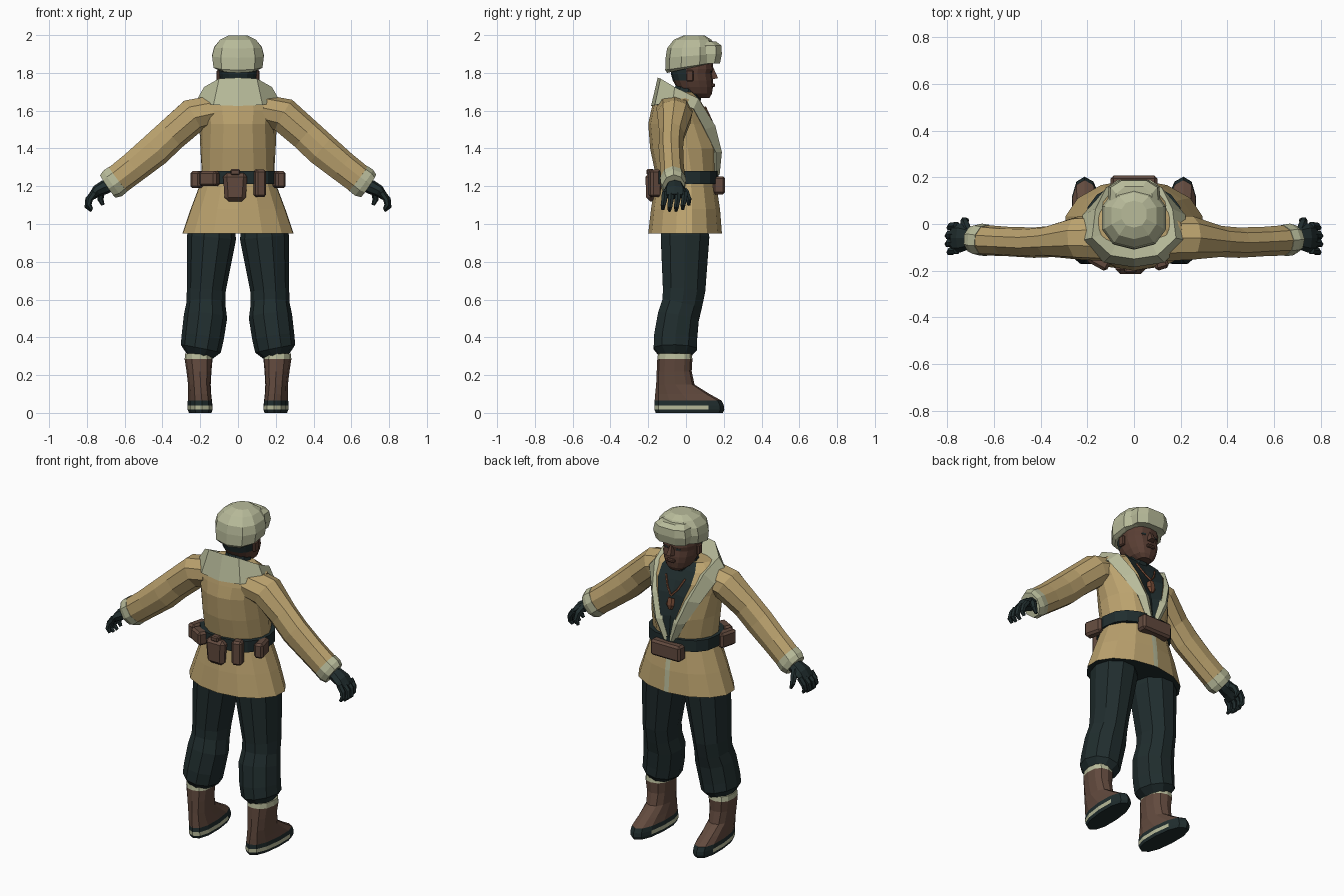
import bpy, bmesh, math
from mathutils import Vector, Matrix


def lin(c):
    c /= 255
    return c / 12.92 if c < 0.04045 else ((c + 0.055) / 1.055) ** 2.4


def material(name, r, g, b):
    m = bpy.data.materials.new(name)
    m.diffuse_color = (lin(r), lin(g), lin(b), 1)
    return m


FUR = material("pale_fur", 184, 187, 154)
TAN = material("tan_leather", 187, 162, 110)
DARK = material("dark_cloth", 32, 45, 46)
BROWN = material("brown_leather", 98, 74, 62)
SKIN = material("skin", 90, 63, 52)
COPPER = material("copper", 122, 78, 56)


def finish(name, bm, mats, rule=None):
    bmesh.ops.recalc_face_normals(bm, faces=bm.faces)
    if rule:
        for f in bm.faces:
            f.material_index = rule(f.calc_center_median(), f.normal)
    me = bpy.data.meshes.new(name)
    bm.to_mesh(me)
    bm.free()
    for m in mats:
        me.materials.append(m)
    ob = bpy.data.objects.new(name, me)
    bpy.context.collection.objects.link(ob)
    return ob


def loft(name, rings, mats, rule=None):
    """Skin closed rings of points and cap both ends."""
    bm = bmesh.new()
    vs = [[bm.verts.new(p) for p in r] for r in rings]
    n = len(rings[0])
    for a, b in zip(vs, vs[1:]):
        for i in range(n):
            j = (i + 1) % n
            bm.faces.new((a[i], a[j], b[j], b[i]))
    bm.faces.new(vs[0])
    bm.faces.new(vs[-1])
    return finish(name, bm, mats, rule)


def oval(z, rx, yf, yb, n=12, cx=0, tilt=0, shear=0):
    """Horizontal oval from back yb to front yf; tilt raises the front."""
    cy, ry, pts = (yf + yb) / 2, (yf - yb) / 2, []
    for i in range(n):
        a = 2 * math.pi * i / n
        s, c = math.sin(a), math.cos(a)
        s = math.copysign(abs(s) ** 0.85, s)
        c = math.copysign(abs(c) ** 0.85, c)
        pts.append((cx + rx * s + shear * ry * c, cy + ry * c, z + tilt * c))
    return pts


def tube(name, path, mats, n=8, rule=None):
    """Tube along (x, y, z, half width in y, half width across)."""
    P = [Vector(p[:3]) for p in path]
    rings = []
    for k, p in enumerate(path):
        t = (P[min(k + 1, len(P) - 1)] - P[max(k - 1, 0)]).normalized()
        v = t.cross(Vector((0, 1, 0))).normalized()
        u = v.cross(t)
        rings.append([P[k] + u * p[3] * math.sin(a) + v * p[4] * math.cos(a)
                      for a in (2 * math.pi * i / n for i in range(n))])
    return loft(name, rings, mats, rule)


def box(name, loc, size, mat, rot=0, bevel=0.012, taper=1.0):
    bm = bmesh.new()
    bmesh.ops.create_cube(bm, size=1)
    for v in bm.verts:
        k = taper if v.co.z < 0 else 1
        v.co = Vector((v.co.x * size[0] * k, v.co.y * size[1] * k, v.co.z * size[2]))
    if bevel:
        bmesh.ops.bevel(bm, geom=bm.edges[:], offset=bevel, segments=1, affect='EDGES')
    bm.transform(Matrix.Translation(loc) @ Matrix.Rotation(rot, 4, 'Z'))
    return finish(name, bm, [mat])


# Coat: front opening is a recessed shirt strip, the rest wraps around
def coat_ring(z, rx, yf, yb, wi, recess):
    cy, ry = (yf + yb) / 2, (yf - yb) / 2
    a0 = math.asin(wi / rx)
    half = [a0 + (math.pi - a0) * k / 7 for k in range(8)]
    right = [(rx * math.sin(a), cy + ry * math.cos(a), z) for a in half]
    left = [(-x, y, h) for x, y, h in right[-2::-1]]
    return [(0, yf - recess, z)] + right + left


coat = [(.95, .30, .19, -.20, .015, 0), (1.08, .255, .18, -.185, .015, 0),
        (1.21, .205, .16, -.165, .015, 0), (1.28, .195, .16, -.165, .015, 0),
        (1.40, .20, .18, -.19, .05, .03), (1.53, .205, .16, -.20, .09, .03),
        (1.60, .225, .13, -.185, .11, .03), (1.66, .21, .09, -.17, .11, .02),
        (1.70, .14, .05, -.13, .09, 0)]


def coat_rule(c, n):
    if n.z < -.95:
        return 1
    if c.y > .02 and abs(c.x) < .012:
        return 2
    widths = [(1.28, .02), (1.40, .05), (1.53, .09), (1.75, .115)]
    w = next((w for z, w in widths if c.z < z), 0)
    return 1 if c.z > 1.28 and c.y > .03 and abs(c.x) < w * .6 else 0


loft("coat", [coat_ring(*r) for r in coat], [TAN, DARK, FUR], coat_rule)

# Fur collar running down into the lapels: outer, crest, inner points per station
half = [((0, -.185, 1.625), (0, -.15, 1.775), (0, -.08, 1.68)),
        ((.13, -.165, 1.63), (.10, -.135, 1.77), (.07, -.07, 1.68)),
        ((.225, -.07, 1.645), (.18, -.06, 1.725), (.10, -.03, 1.67)),
        ((.22, .04, 1.61), (.165, .065, 1.665), (.095, .05, 1.63)),
        ((.165, .10, 1.50), (.12, .155, 1.52), (.07, .135, 1.50)),
        ((.105, .158, 1.38), (.07, .19, 1.38), (.035, .175, 1.38)),
        ((.045, .16, 1.26), (.022, .178, 1.26), (.002, .165, 1.26))]
stations = [[(-x, y, z) for x, y, z in s] for s in half[:0:-1]] + [list(s) for s in half]
for s in stations:
    o, i = Vector(s[0]), Vector(s[2])
    m = (o + i) / 2
    s.append((m.x * .85, m.y * .75, m.z - .02))
loft("fur_collar", stations, [FUR])

# Belt with pouches
loft("belt", [oval(z, .212, .172, -.18, 16) for z in (1.212, 1.28)], [DARK])
box("front_pouch", (0, .175, 1.205), (.20, .065, .095), BROWN)
box("canteen", (-.015, -.185, 1.195), (.13, .06, .15), BROWN, 0, .02, .85)
box("canteen_cap", (-.015, -.19, 1.275), (.05, .04, .03), BROWN, 0, .006)
box("slim_pouch", (.115, -.165, 1.215), (.06, .06, .145), BROWN, .3)
box("back_pouch", (-.15, -.155, 1.24), (.10, .06, .08), BROWN, -.5)
for s in (-1, 1):
    box("side_pouch", (s * .215, -.08, 1.235), (.055, .11, .09), BROWN, s * .25)

# Neck, necklace and pendant
tube("shirt_neck", [(0, -.01, 1.60, .085, .085), (0, .015, 1.72, .075, .075)], [DARK], 10)
for s in (-1, 1):
    tube("necklace_cord", [(s * .065, .10, 1.62, .006, .006), (s * .035, .128, 1.56, .006, .006),
                           (0, .145, 1.52, .006, .006)], [COPPER], 5)
tube("pendant", [(0, .132, 1.50, .03, .024), (0, .15, 1.465, .016, .028),
                 (0, .152, 1.44, .006, .012)], [COPPER], 6)

# Head: skin at the front, dark hair behind
head = [(1.668, .04, .125, .02), (1.69, .068, .137, -.02), (1.725, .085, .143, -.05),
        (1.76, .096, .143, -.07), (1.795, .10, .138, -.08), (1.82, .103, .145, -.082),
        (1.87, .10, .14, -.08)]
loft("head", [oval(*r, n=14) for r in head], [SKIN, DARK],
     lambda c, n: 1 if c.y < .0 and c.z > 1.765 else 0)
loft("nose", [[(-.022, .13, 1.765), (.022, .13, 1.765), (.014, .17, 1.772), (-.014, .17, 1.772)],
              [(-.012, .13, 1.825), (.012, .13, 1.825), (.006, .146, 1.825), (-.006, .146, 1.825)]],
     [SKIN])
box("lips", (0, .143, 1.735), (.05, .02, .02), SKIN, 0, .005)
for s in (-1, 1):
    box("eye", (s * .04, .131, 1.806), (.026, .008, .01), DARK, -s * .25, 0)
    box("ear", (s * .103, .02, 1.785), (.02, .04, .06), SKIN, 0, .006)

# Fur hat with raised front flap
hat = [(1.825, .113, .13, -.10, .025), (1.835, .135, .155, -.11, .02), (1.89, .143, .16, -.108, .01),
       (1.935, .132, .155, -.10, .005), (1.975, .10, .135, -.065, 0), (1.997, .055, .10, -.015, 0)]
loft("fur_hat", [oval(z, rx, f, b, 10, tilt=t) for z, rx, f, b, t in hat], [FUR])
loft("hat_front_flap", [[(-w, .07, z), (w, .07, z), (w * .95, y - .03, z), (w * .5, y, z),
                         (-w * .5, y, z), (-w * .95, y - .03, z)]
                        for z, w, y in ((1.85, .105, .18), (1.90, .115, .19), (1.945, .105, .187),
                                        (1.965, .08, .16))], [FUR])


def boot_rule(c, n):
    if c.z < .018 or .04 < c.z < .065:
        return 1
    if c.z < .04:
        return 1 if c.y > .08 else 2
    return 2 if c.z > .285 else 0


for s in (-1, 1):
    side = "right" if s > 0 else "left"

    def limb(name, pts, mats, n):
        tube(side + "_" + name, [(s * p[0],) + p[1:] for p in pts], mats, n)

    # Sleeve and fur cuff
    limb("sleeve", [(.13, -.06, 1.60, .10, .085), (.24, -.06, 1.575, .095, .095),
                    (.36, -.075, 1.47, .068, .09), (.44, -.08, 1.395, .066, .092),
                    (.55, -.075, 1.305, .064, .085), (.64, -.07, 1.235, .066, .082)], [TAN], 9)
    limb("cuff", [(.635, -.07, 1.24, .068, .084), (.665, -.067, 1.217, .07, .086),
                  (.69, -.065, 1.20, .06, .074)], [FUR], 9)
    # Gloved hand with curled fingers
    limb("palm", [(.66, -.06, 1.215, .04, .036), (.705, -.06, 1.195, .048, .038),
                  (.745, -.06, 1.175, .062, .032), (.775, -.06, 1.145, .06, .02)], [DARK], 8)
    for k in range(4):
        y = -.115 + k * .035
        d = .008 if k in (1, 2) else 0
        limb("finger", [(.76, y + .003, 1.165, .018, .018), (.785 + d, y, 1.13, .017, .017),
                        (.79 + d, y - .006, 1.10 - d, .015, .015),
                        (.775, y - .008, 1.078 - d, .009, .009)], [DARK], 6)
    limb("thumb", [(.715, -.03, 1.19, .022, .022), (.725, .0, 1.165, .02, .02),
                   (.728, .015, 1.13, .016, .016), (.715, .015, 1.10, .009, .009)], [DARK], 6)
    # Baggy trouser leg
    limb("trouser_leg", [(.135, -.01, 1.02, .12, .115), (.14, -.005, .93, .135, .13),
                         (.168, -.01, .65, .118, .103), (.17, -.02, .58, .112, .103),
                         (.172, -.04, .51, .115, .115), (.187, -.055, .40, .12, .112),
                         (.197, -.057, .34, .12, .108), (.207, -.057, .30, .085, .07)], [DARK], 10)
    # Boot with striped sole and fur trim
    boot = [(0, .06, .195, -.16), (.018, .066, .203, -.168), (.04, .066, .20, -.168),
            (.065, .064, .188, -.166), (.10, .061, .125, -.163), (.15, .06, .045, -.158),
            (.22, .066, .03, -.155), (.285, .074, .034, -.152), (.315, .07, .03, -.148)]
    loft(side + "_boot", [oval(*r, n=12, cx=s * (.20 + r[0] * .03), shear=s * .06) for r in boot],
         [BROWN, DARK, FUR], boot_rule)
